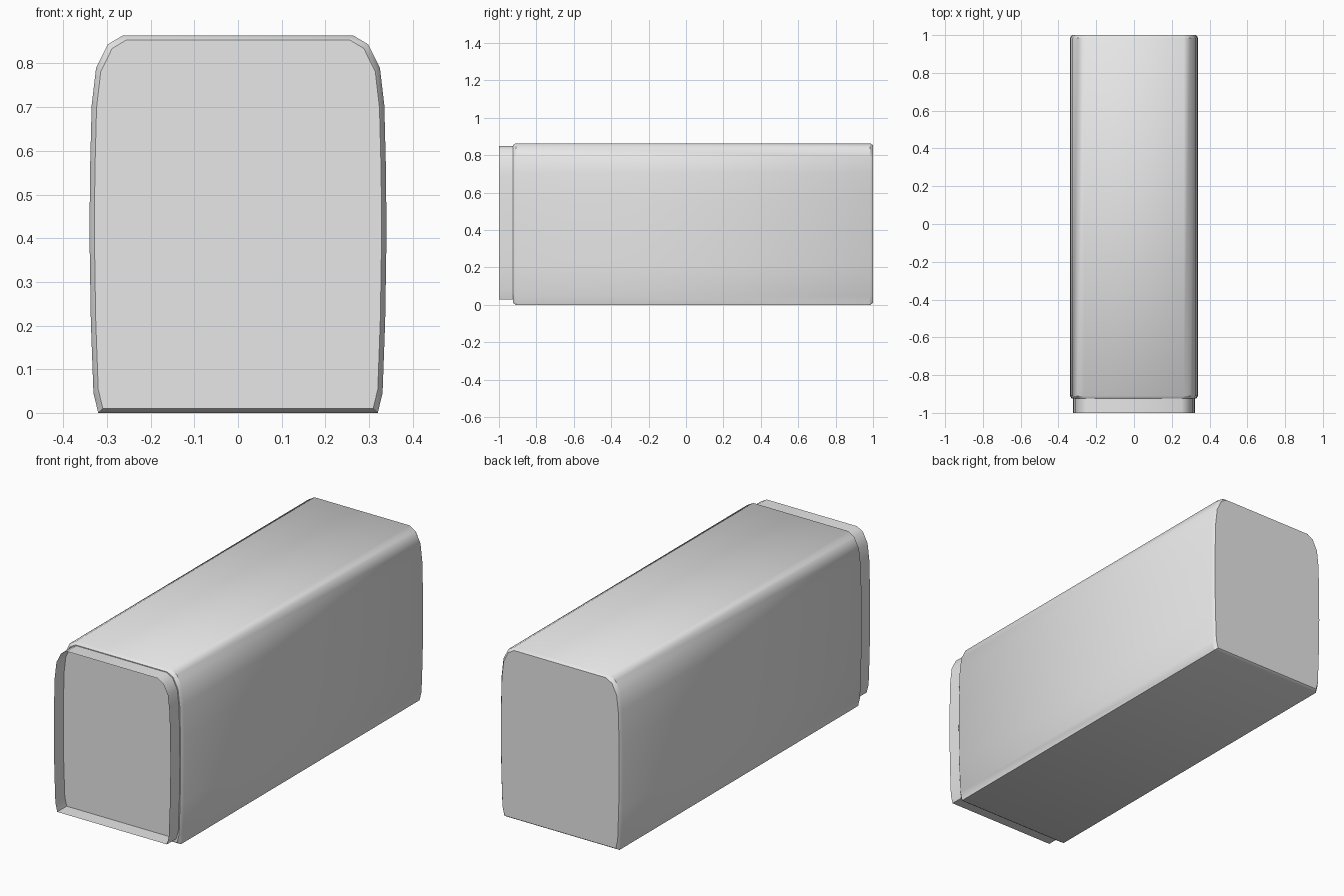
import bpy
import math

cube = bpy.data.objects.get("Cube")
if cube:
    bpy.data.objects.remove(cube, do_unlink=True)

grey = bpy.data.materials.new("plain_grey")
grey.use_nodes = True
grey.diffuse_color = (0.8, 0.8, 0.8, 1)
grey.node_tree.nodes["Principled BSDF"].inputs["Base Color"].default_value = (0.8, 0.8, 0.8, 1)

# Cross-section, one half from the bottom edge up to the flat top
HALF = [(0.32, 0.0), (0.331, 0.045), (0.337, 0.21), (0.34, 0.4), (0.339, 0.55),
        (0.335, 0.705), (0.325, 0.79), (0.298, 0.844), (0.264, 0.864)]
SECTION = HALF + [(-x, z) for x, z in reversed(HALF)]
MID = 0.432


def loft(name, stations, capped):
    """Skin the section along y; a station is (y, x scale, z scale, z shift)."""
    n = len(SECTION)
    verts = [(x * sx, y, MID + (z - MID) * sz + dz)
             for y, sx, sz, dz in stations for x, z in SECTION]
    faces = []
    for r in range(len(stations) - 1):
        for i in range(n):
            j = (i + 1) % n
            faces.append((r * n + i, r * n + j, (r + 1) * n + j, (r + 1) * n + i))
    if capped:
        last = (len(stations) - 1) * n
        faces.append(tuple(reversed(range(n))))
        faces.append(tuple(range(last, last + n)))
    # Wind the faces outward
    faces = [tuple(reversed(f)) for f in faces]
    mesh = bpy.data.meshes.new(name)
    mesh.from_pydata(verts, [], faces)
    mesh.materials.append(grey)
    obj = bpy.data.objects.new(name, mesh)
    bpy.context.collection.objects.link(obj)
    bpy.ops.object.select_all(action='DESELECT')
    obj.select_set(True)
    bpy.context.view_layer.objects.active = obj
    bpy.ops.object.shade_smooth_by_angle(angle=math.radians(40))
    return obj


# Long body with softened ends
loft("body", [(-0.925, 0.967, 0.977, 0), (-0.91, 1, 1, 0),
              (0.985, 1, 1, 0), (1.0, 0.967, 0.977, 0)], True)

# Thin open collar standing out around the recessed front panel
loft("front_collar", [(-1.0, 0.953, 0.95, 0.008), (-0.92, 0.953, 0.95, 0.008)], False)
